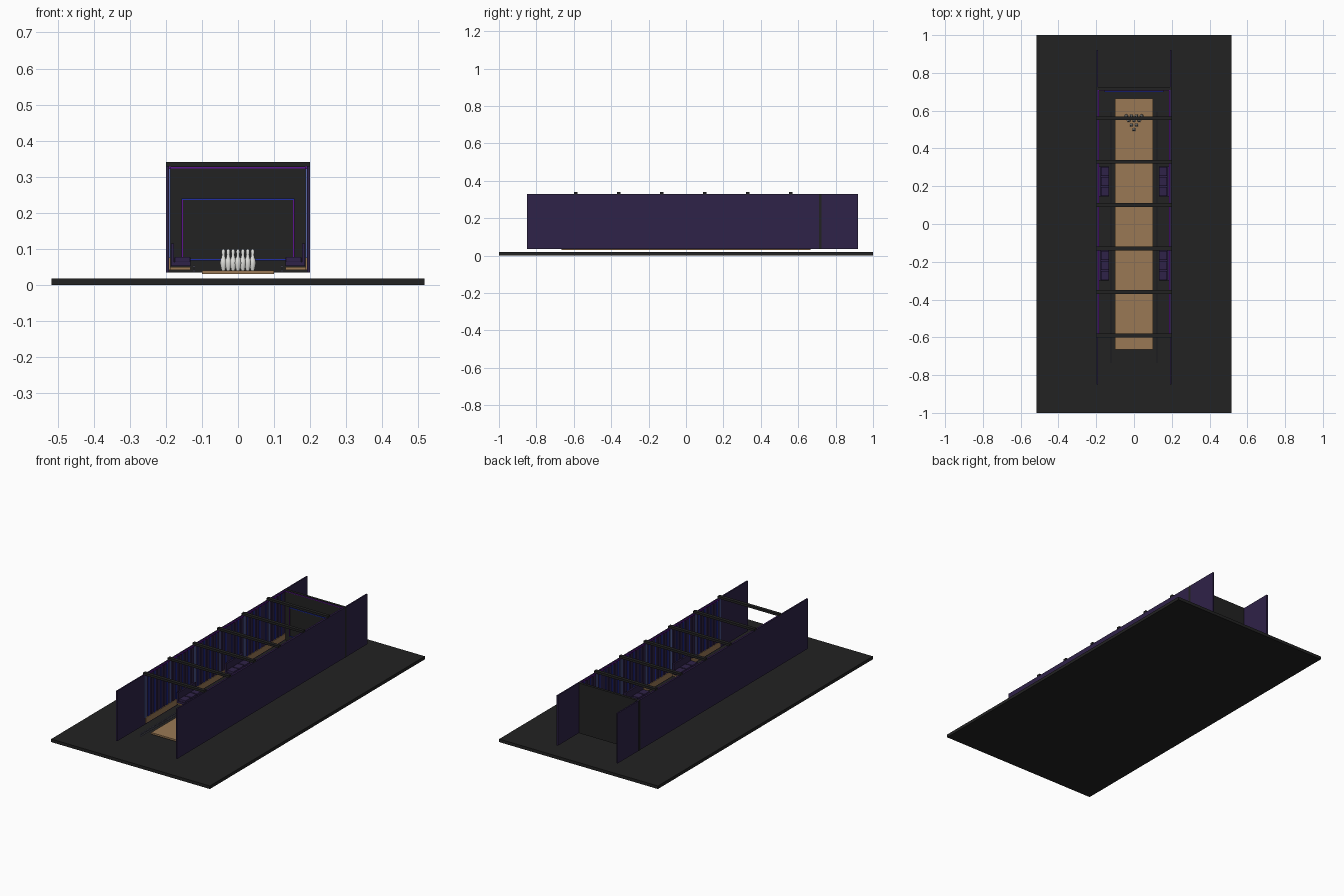
import bpy, bmesh
from mathutils import Matrix, Vector

cube = bpy.data.objects.get("Cube")
if cube:
    bpy.data.objects.remove(cube)


def material(name, r, g, b):
    m = bpy.data.materials.new(name)
    m.use_nodes = True
    m.diffuse_color = (r, g, b, 1)
    bsdf = next(n for n in m.node_tree.nodes if n.type == 'BSDF_PRINCIPLED')
    bsdf.inputs["Base Color"].default_value = (r, g, b, 1)
    bsdf.inputs["Roughness"].default_value = 0.6
    return m


CHARCOAL = material("charcoal", 0.016, 0.016, 0.016)
PURPLE = material("deep purple", 0.028, 0.016, 0.065)
WOOD = material("lane wood", 0.32, 0.19, 0.09)
WHITE = material("pin white", 0.75, 0.75, 0.72)
BLUE = material("neon blue", 0.016, 0.03, 0.38)
VIOLET = material("neon violet", 0.11, 0.007, 0.28)
PALE = material("pale blue", 0.1, 0.14, 0.4)
STEEL = material("steel", 0.12, 0.12, 0.17)


def boxes(name, mat, spans):
    """One object from boxes given as (x0, x1, y0, y1, z0, z1)."""
    bm = bmesh.new()
    for x0, x1, y0, y1, z0, z1 in spans:
        lo = Vector((min(x0, x1), y0, z0))
        hi = Vector((max(x0, x1), y1, z1))
        size = Matrix.Diagonal((*(hi - lo), 1))
        bmesh.ops.create_cube(bm, size=1, matrix=Matrix.Translation((lo + hi) / 2) @ size)
    mesh = bpy.data.meshes.new(name)
    bm.to_mesh(mesh)
    bm.free()
    mesh.materials.append(mat)
    ob = bpy.data.objects.new(name, mesh)
    bpy.context.collection.objects.link(ob)
    return ob


def steps(start, stop, count):
    return [start + (stop - start) * i / (count - 1) for i in range(count)]


# Floor, lane and end wall
boxes("floor", CHARCOAL, [(-0.517, 0.517, -1, 1, 0, 0.018)])
boxes("lane", WOOD, [(-0.1, 0.1, -0.665, 0.665, 0.03, 0.04)])
boxes("end_wall", CHARCOAL, [(-0.2, 0.2, 0.71, 0.725, 0.035, 0.33)])
boxes("screen_panel", CHARCOAL, [(-0.155, 0.155, 0.704, 0.71, 0.07, 0.238)])
boxes("screen_trim_blue", BLUE, [(-0.157, 0.157, 0.7, 0.705, z, z + 0.004) for z in (0.068, 0.236)])
boxes("screen_trim_violet", VIOLET, [(s * 0.153, s * 0.157, 0.7, 0.705, 0.072, 0.236) for s in (-1, 1)])
boxes("end_wall_top_light", VIOLET, [(-0.19, 0.19, 0.706, 0.71, 0.323, 0.327)])

# Ceiling beams
beam_y = steps(-0.59, 0.56, 6)
boxes("ceiling_beams", CHARCOAL, [(-0.2, 0.2, y - 0.01, y + 0.01, 0.328, 0.341) for y in beam_y])

for s, side in ((1, "left"), (-1, "right")):
    # Side wall with wainscot and lights
    boxes(side + "_wall", PURPLE, [(s * 0.191, s * 0.199, -0.85, 0.92, 0.035, 0.33)])
    boxes(side + "_wainscot", WOOD, [(s * 0.187, s * 0.191, -0.59, 0.71, 0.042, 0.075)])
    boxes(side + "_top_light", VIOLET, [(s * 0.186, s * 0.191, -0.6, 0.71, 0.322, 0.328)])
    boxes(side + "_wall_posts", PALE,
          [(s * 0.187, s * 0.191, y - 0.005, y + 0.005, 0.075, 0.322) for y in beam_y])
    slat_y = [y + 0.23 * i / 8 for y in beam_y for i in range(1, 8) if y + 0.23 * i / 8 < 0.7]
    for name, mat, first in (("blue", BLUE, 0), ("violet", PURPLE, 1)):
        boxes(f"{side}_{name}_slats", mat,
              [(s * 0.188, s * 0.191, y - 0.004, y + 0.004, 0.075, 0.322) for y in slat_y[first::2]])

    # Low rail beside the lane
    boxes(side + "_lane_rail", STEEL,
          [(s * 0.119, s * 0.125, -0.735, 0.595, z, z + 0.004) for z in (0.036, 0.05)]
          + [(s * 0.12, s * 0.124, y - 0.003, y + 0.003, 0.038, 0.052) for y in steps(-0.73, 0.59, 56)])

    # Two sofas with three cushions each
    for y0, place in ((-0.3, "front"), (0.145, "back")):
        tag = f"{side}_{place}_sofa"
        y1 = y0 + 0.16
        boxes(tag + "_base", WOOD, [(s * 0.132, s * 0.187, y0, y1, 0.042, 0.05)])
        boxes(tag + "_frame", PURPLE, [(s * 0.132, s * 0.186, y0, y1, 0.052, 0.064),
                                       (s * 0.177, s * 0.186, y0, y1, 0.06, 0.115)])
        cushions = boxes(tag + "_cushions", PURPLE,
                         [(s * 0.132, s * 0.176, y + 0.002, y + 0.051, 0.062, 0.078)
                          for y in steps(y0, y1 - 0.053, 3)])
        bevel = cushions.modifiers.new("soft_edges", 'BEVEL')
        bevel.width = 0.003
        bevel.segments = 2

# Bowling pins: turned profile, ten in a triangle
PROFILE = [(0.005, 0), (0.007, 0.008), (0.0092, 0.02), (0.0085, 0.028), (0.005, 0.038),
           (0.0042, 0.044), (0.0055, 0.052), (0.004, 0.058), (0, 0.06)]
bm = bmesh.new()
verts = [bm.verts.new((r, 0, z)) for r, z in [(0, 0)] + PROFILE]
edges = [bm.edges.new(pair) for pair in zip(verts, verts[1:])]
bmesh.ops.spin(bm, geom=verts + edges, cent=(0, 0, 0), axis=(0, 0, 1), angle=6.283185, steps=16)
bmesh.ops.remove_doubles(bm, verts=bm.verts, dist=0.0001)
bmesh.ops.recalc_face_normals(bm, faces=bm.faces)
for f in bm.faces:
    f.smooth = len(f.verts) == 4 or f.calc_center_median().z > 0.03
pin_mesh = bpy.data.meshes.new("pin")
bm.to_mesh(pin_mesh)
bm.free()
pin_mesh.materials.append(WHITE)
for row in range(4):
    for i in range(row + 1):
        pin = bpy.data.objects.new(f"pin_{row + 1}_{i + 1}", pin_mesh)
        pin.location = ((i - row / 2) * 0.027, 0.5 + row * 0.024, 0.04)
        bpy.context.collection.objects.link(pin)
